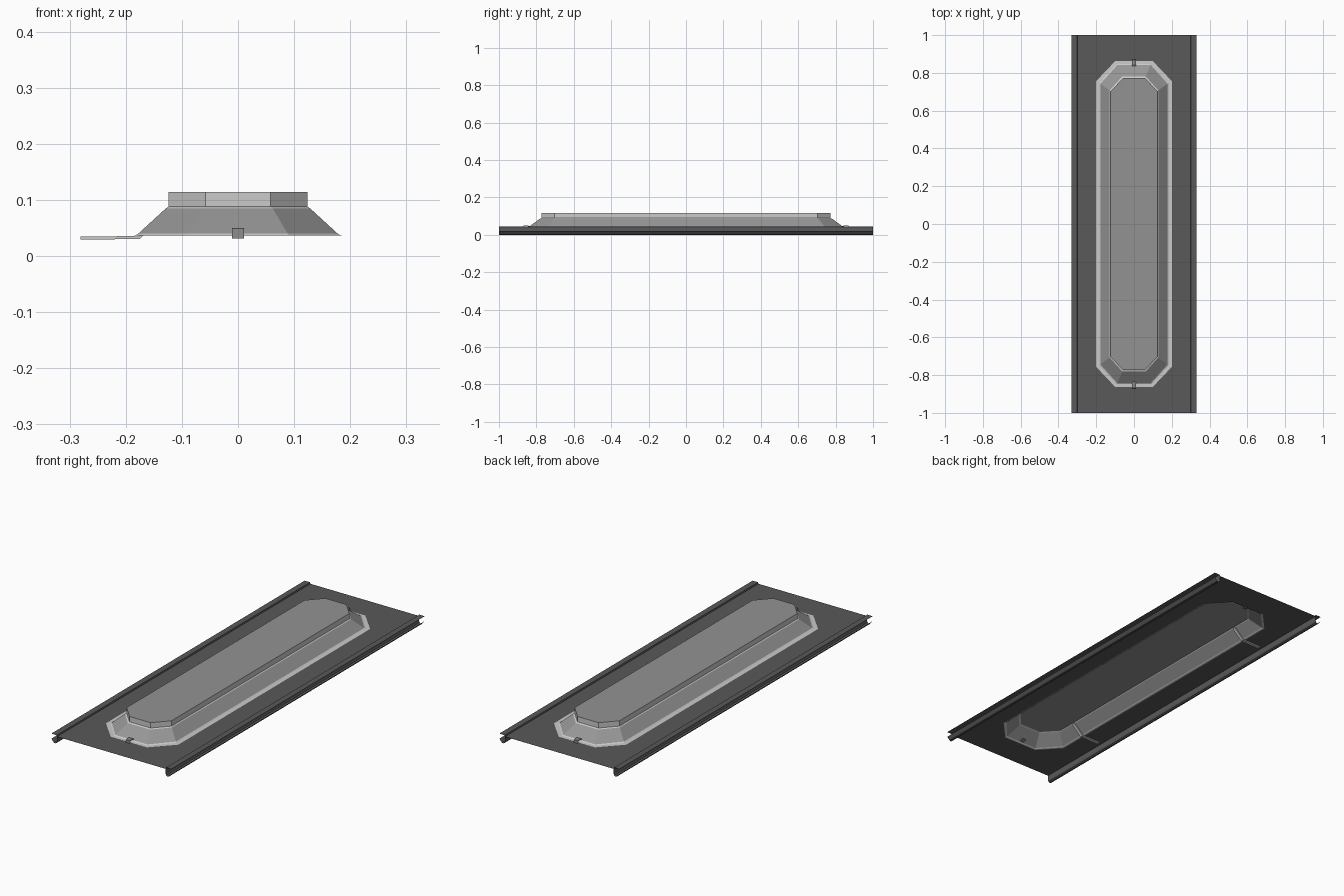
import bpy, bmesh
from mathutils import Vector

if "Cube" in bpy.data.objects:
    bpy.data.objects.remove(bpy.data.objects["Cube"])


def make_object(name, bm, mat=None):
    bmesh.ops.recalc_face_normals(bm, faces=bm.faces)
    mesh = bpy.data.meshes.new(name)
    bm.to_mesh(mesh)
    bm.free()
    obj = bpy.data.objects.new(name, mesh)
    bpy.context.collection.objects.link(obj)
    if mat:
        mesh.materials.append(mat)
    return obj


def material(name, value):
    m = bpy.data.materials.new(name)
    m.diffuse_color = (value, value, value, 1)
    m.use_nodes = True
    m.node_tree.nodes["Principled BSDF"].inputs["Base Color"].default_value = m.diffuse_color
    return m


def octagon(bm, hx, hy, cx, cy, z):
    """Chamfered rectangle ring; cx, cy are the ends of its straight sides."""
    pts = [(hx, -cy), (hx, cy), (cx, hy), (-cx, hy),
           (-hx, cy), (-hx, -cy), (-cx, -hy), (cx, -hy)]
    return [bm.verts.new((x, y, z)) for x, y in pts]


def bridge(bm, a, b):
    n = len(a)
    for i in range(n):
        j = (i + 1) % n
        bm.faces.new((a[i], a[j], b[j], b[i]))


def ring_band(name, levels, mat=None):
    """Octagonal surface through successive levels."""
    bm = bmesh.new()
    rings = [octagon(bm, *lv) for lv in levels]
    for a, b in zip(rings, rings[1:]):
        bridge(bm, a, b)
    return make_object(name, bm, mat)


def strip(name, path, direction, mat=None, thickness=0.0):
    """Sweep an open path of 3D points along a direction."""
    bm = bmesh.new()
    d = Vector(direction)
    a = [bm.verts.new(Vector(p) - d / 2) for p in path]
    b = [bm.verts.new(Vector(p) + d / 2) for p in path]
    for i in range(len(path) - 1):
        bm.faces.new((a[i], a[i + 1], b[i + 1], b[i]))
    obj = make_object(name, bm, mat)
    if thickness:
        mod = obj.modifiers.new("thickness", "SOLIDIFY")
        mod.thickness = thickness
        mod.offset = 0
    return obj


dark = material("dark_sheet", 0.10)
slope_grey = material("slope_grey", 0.31)
pane_grey = material("pane_grey", 0.29)
clip_grey = material("clip_grey", 0.26)

# Base sheet with an opening under the dome
bm = bmesh.new()
outer = [bm.verts.new((x, y, 0.036)) for x, y in
         ((0.3, -1), (0.3, 1), (-0.3, 1), (-0.3, -1))]
hole = octagon(bm, 0.188, 0.85, 0.094, 0.75, 0.036)
edges = [bm.edges.new((loop[i], loop[(i + 1) % len(loop)]))
         for loop in (outer, hole) for i in range(len(loop))]
bmesh.ops.triangle_fill(bm, edges=edges, use_beauty=True, normal=(0, 0, 1))
make_object("base_sheet", bm, dark)

# Side rails: raised upper lip above an outward-hooked gutter
lip = [(0.3, 0.036), (0.302, 0.043), (0.332, 0.043)]
gutter = [(0.3, 0.036), (0.3, 0.012), (0.303, 0.004), (0.31, 0),
          (0.318, 0.002), (0.331, 0.018)]
for side, label in ((1, "right"), (-1, "left")):
    for part, profile in (("upper_lip_", lip), ("gutter_", gutter)):
        strip(part + label, [(side * x, 0, z) for x, z in profile], (0, 2, 0), dark)

# Flat flange with a small raised edge
ring_band("flange", [(0.2, 0.862, 0.1, 0.757, 0.037), (0.182, 0.847, 0.091, 0.747, 0.0375),
                     (0.177, 0.842, 0.088, 0.743, 0.041)])
# Sloped curb
ring_band("curb_slope", [(0.177, 0.842, 0.088, 0.743, 0.041),
                         (0.129, 0.782, 0.062, 0.707, 0.085)], slope_grey)
# Light bead below the rim, then the upright rim
ring_band("curb_bead", [(0.129, 0.782, 0.062, 0.707, 0.085),
                        (0.124, 0.773, 0.058, 0.702, 0.0885)])
ring_band("upright_rim", [(0.124, 0.773, 0.058, 0.702, 0.0885),
                          (0.124, 0.773, 0.058, 0.702, 0.115)])

# Flat top and underside panes
for z, label in ((0.115, "top_pane"), (0.0885, "under_pane")):
    bm = bmesh.new()
    bm.faces.new(octagon(bm, 0.124, 0.773, 0.058, 0.702, z))
    make_object(label, bm, pane_grey)

# End clips
for side, label in ((-1, "front"), (1, "back")):
    clip = [(0.868, 0.032), (0.868, 0.048), (0.845, 0.048), (0.835, 0.043), (0.82, 0.048)]
    strip("end_clip_" + label, [(0, side * y, z) for y, z in clip],
          (0.022, 0, 0), clip_grey, 0.004)

# Bracket arms under the left slope
arm = [(-0.281, 0.0325), (-0.222, 0.0325), (-0.215, 0.0333), (-0.176, 0.0333),
       (-0.124, 0.082)]
for y, label in ((-0.6, "front"), (0.6, "back")):
    strip("bracket_arm_" + label, [(x, y, z) for x, z in arm], (0, 0.016, 0), None, 0.005)
